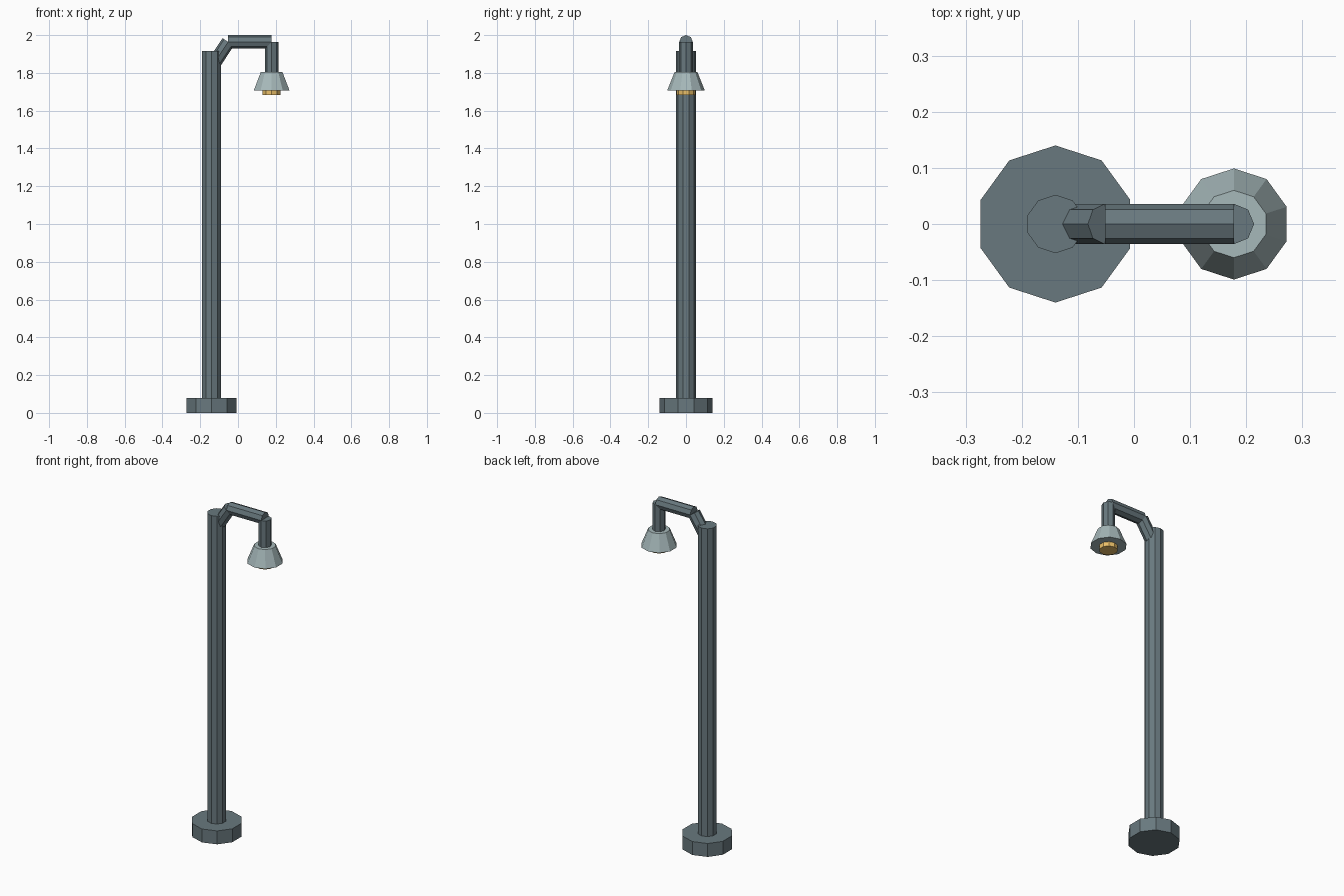
import bpy
from math import atan2
from mathutils import Vector

if "Cube" in bpy.data.objects:
    bpy.data.objects.remove(bpy.data.objects["Cube"])


def material(name, color):
    mat = bpy.data.materials.new(name)
    mat.diffuse_color = (*color, 1.0)
    mat.use_nodes = True
    mat.node_tree.nodes["Principled BSDF"].inputs["Base Color"].default_value = mat.diffuse_color
    return mat


STEEL = material("slate_steel", (0.14, 0.19, 0.21))
PALE = material("pale_enamel", (0.38, 0.48, 0.49))
GLOW = material("warm_bulb", (0.82, 0.52, 0.14))


def tube(name, start, end, r_start, r_end, sides, mat):
    """Flat-shaded capped frustum between two (x, z) points in the y = 0 plane."""
    a, b = Vector((start[0], 0, start[1])), Vector((end[0], 0, end[1]))
    d = b - a
    bpy.ops.mesh.primitive_cone_add(
        vertices=sides, radius1=r_start, radius2=r_end, depth=d.length,
        location=(a + b) / 2, rotation=(0, atan2(d.x, d.z), 0))
    obj = bpy.context.object
    obj.name = name
    obj.data.materials.append(mat)
    return obj


POLE_X, LAMP_X, ARM_Z = -0.14, 0.178, 1.964
ARM_R = 0.036

# Foot and upright
tube("base", (POLE_X, 0), (POLE_X, 0.08), 0.14, 0.14, 10, STEEL)
tube("pole", (POLE_X, 0.07), (POLE_X, 1.915), 0.052, 0.052, 10, STEEL)

# Bent arm: three straight octagonal pipes
path = [(POLE_X, 1.83), (-0.052, ARM_Z), (LAMP_X, ARM_Z), (LAMP_X, 1.79)]
for name, p, q in zip(("arm_brace", "arm_bar", "arm_drop"), path, path[1:]):
    tube(name, p, q, ARM_R, ARM_R, 8, STEEL)

# Lamp head
tube("shade", (LAMP_X, 1.708), (LAMP_X, 1.805), 0.099, 0.06, 10, PALE)
tube("bulb", (LAMP_X, 1.682), (LAMP_X, 1.73), 0.05, 0.05, 10, GLOW)
